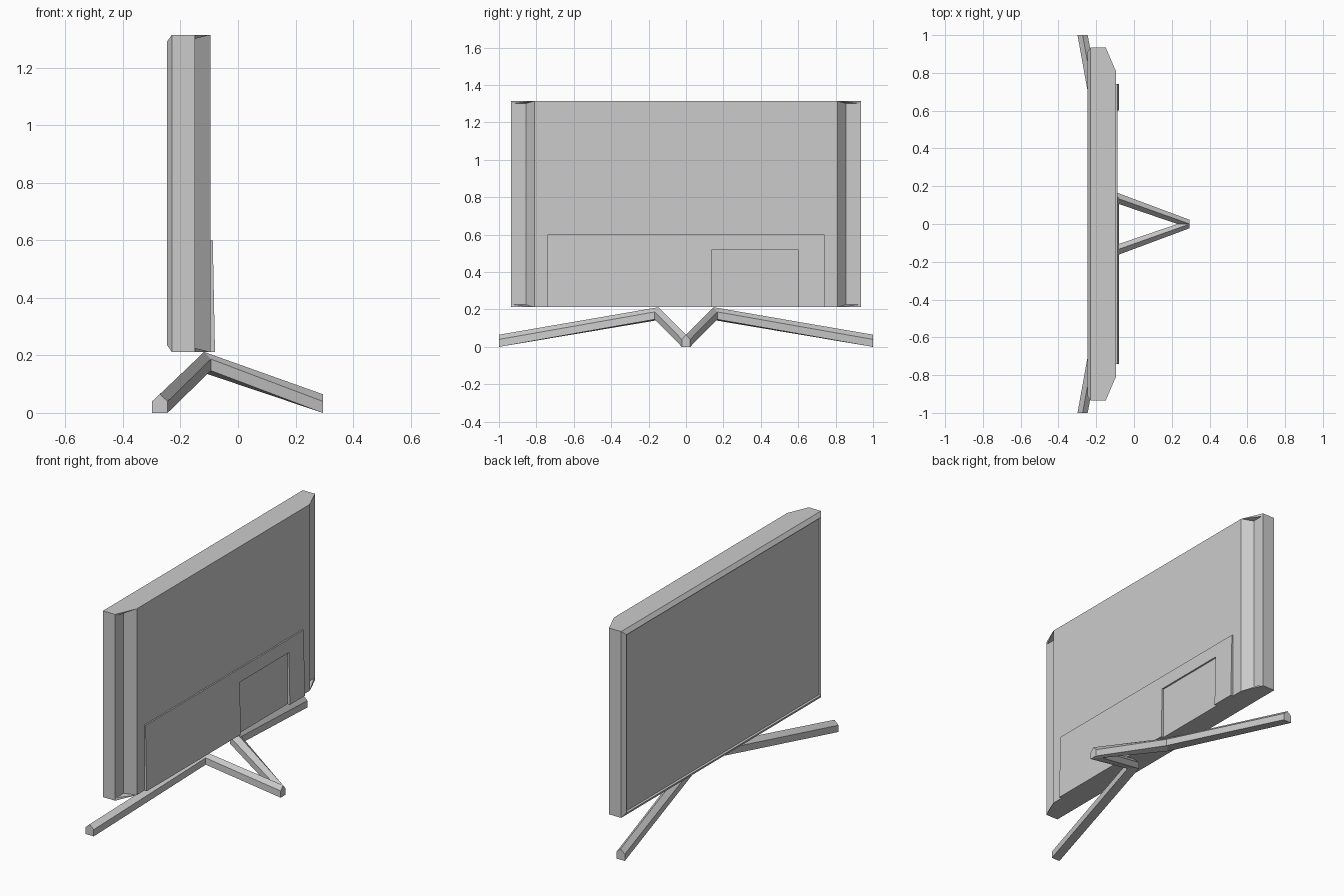
import bpy
import bmesh

cube = bpy.data.objects.get("Cube")
if cube:
    bpy.data.objects.remove(cube, do_unlink=True)

grey = bpy.data.materials.new("plain_grey")
grey.use_nodes = True
grey.diffuse_color = (0.6, 0.6, 0.6, 1)
grey.node_tree.nodes["Principled BSDF"].inputs["Base Color"].default_value = (0.6, 0.6, 0.6, 1)

BOTTOM, TOP = 0.212, 1.315
FRONT, STEP, BACK = -0.23, -0.15, -0.096
SIDE, LEDGE, RIDGE = 0.935, 0.855, 0.81


def finish(name, bm):
    bmesh.ops.recalc_face_normals(bm, faces=bm.faces)
    mesh = bpy.data.meshes.new(name)
    bm.to_mesh(mesh)
    bm.free()
    mesh.materials.append(grey)
    obj = bpy.data.objects.new(name, mesh)
    bpy.context.collection.objects.link(obj)
    return obj


def loft(name, rings):
    """Skin closed rings of points and cap both ends."""
    bm = bmesh.new()
    rows = [[bm.verts.new(p) for p in ring] for ring in rings]
    n = len(rows[0])
    for a, b in zip(rows, rows[1:]):
        for i in range(n):
            j = (i + 1) % n
            bm.faces.new((a[i], a[j], b[j], b[i]))
    bm.faces.new(rows[0])
    bm.faces.new(rows[-1])
    return finish(name, bm)


# Cabinet: plan outline with a step along each rear side edge
half = [(FRONT, SIDE), (STEP, SIDE), (STEP, LEDGE), (BACK, RIDGE)]
plan = half + [(x, -y) for x, y in reversed(half)]
cabinet = loft("cabinet", [[(x, y, z) for x, y in plan] for z in (BOTTOM, TOP)])

# Chamfered bezel with a sunken screen
bm = bmesh.new()
bm.from_mesh(cabinet.data)
screen = [f for f in bm.faces if f.normal.x < -0.9]
bmesh.ops.inset_region(bm, faces=screen, thickness=0.034, depth=0.017)
bmesh.ops.inset_region(bm, faces=screen, thickness=0.001, depth=-0.014)
bm.to_mesh(cabinet.data)
bm.free()

# Sloped end caps that close the stepped corners
for side, hand in ((1, "left"), (-1, "right")):
    for z, inward, level in ((TOP, -0.014, "top"), (BOTTOM, 0.014, "bottom")):
        bm = bmesh.new()
        points = [(STEP, SIDE, z), (BACK, RIDGE, z), (STEP, LEDGE, z),
                  (STEP, LEDGE, z + inward), (STEP, SIDE - 0.01, z + inward)]
        for x, y, h in points:
            bm.verts.new((x, y * side, h))
        bmesh.ops.convex_hull(bm, input=bm.verts)
        bmesh.ops.dissolve_limit(bm, angle_limit=0.01, verts=bm.verts, edges=bm.edges)
        finish(f"{level}_{hand}_corner_cap", bm)

# Raised rear cover with a connector bay open at the bottom
cover = [(-0.74, BOTTOM), (0.14, BOTTOM), (0.14, 0.52), (0.6, 0.52),
         (0.6, BOTTOM), (0.74, BOTTOM), (0.74, 0.6), (-0.74, 0.6)]
loft("rear_cover", [[(BACK - 0.002, y, z) for y, z in cover],
                    [(-0.08 - 0.02 * (z - BOTTOM), y, z) for y, z in cover]])

# Bent stand legs with a ridged bar section
bar = [(-0.027, 0), (0.027, 0), (0.027, 0.04), (0, 0.065), (-0.027, 0.04)]
# Each station: centre point, then sideways direction of the section
stations = [((-0.272, 1, 0), (1, 0)),
            ((-0.118, 0.147, 0.147), (0.88, 0.75)),
            ((0.295, 0, 0), (0, 0.82))]
for side, hand in ((1, "left"), (-1, "right")):
    loft(f"{hand}_stand_leg",
         [[(c[0] + u * d[0], side * (c[1] + u * d[1]), c[2] + h) for u, h in bar]
          for c, d in stations])
